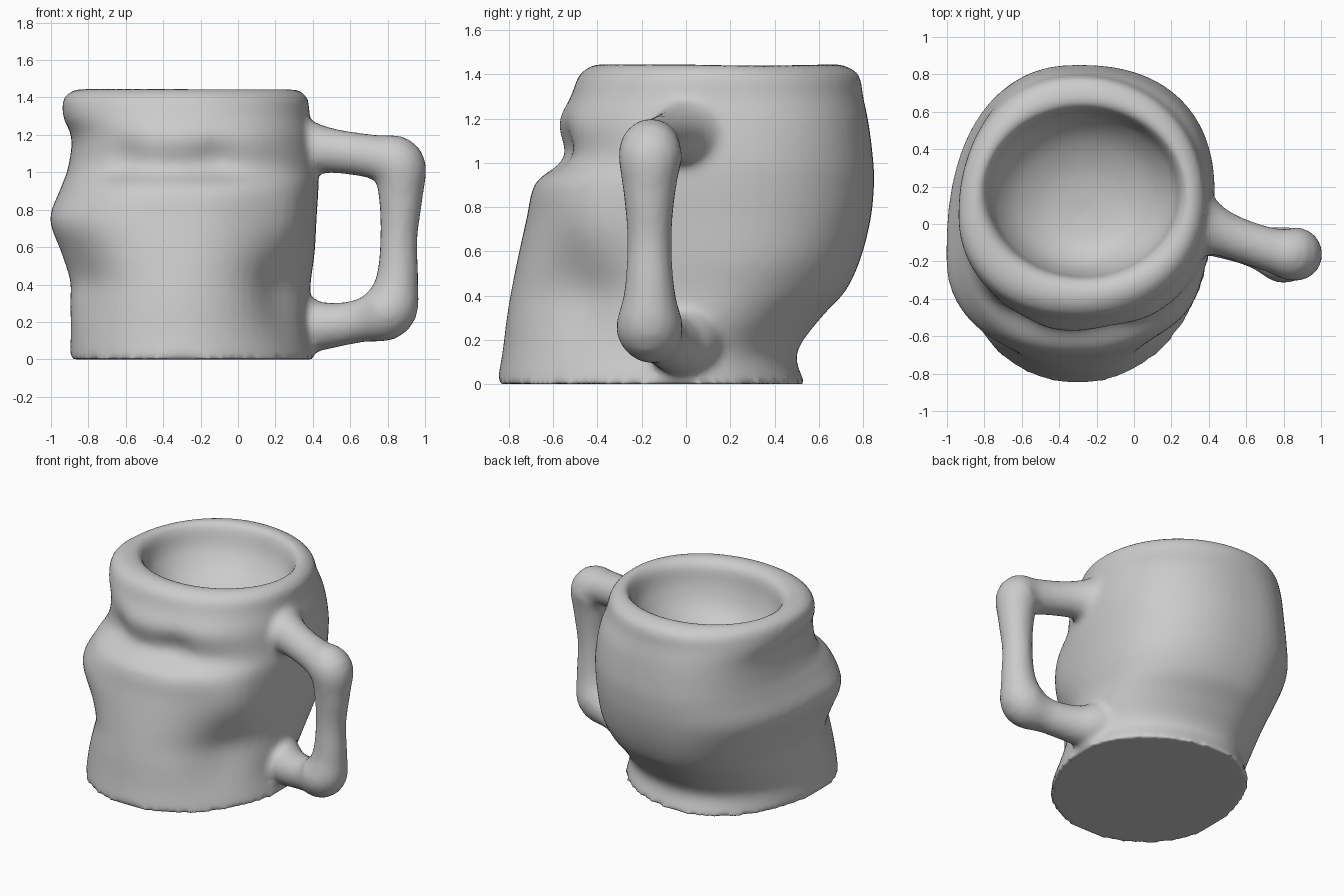
import bpy, bmesh, math
from mathutils import Vector

if "Cube" in bpy.data.objects:
    bpy.data.objects.remove(bpy.data.objects["Cube"])

SEG = 64


def smooth_rows(rows, steps):
    """Catmull-Rom interpolation through rows of numbers."""
    out = []
    for i in range(len(rows) - 1):
        p0, p1 = rows[max(i - 1, 0)], rows[i]
        p2, p3 = rows[i + 1], rows[min(i + 2, len(rows) - 1)]
        for s in range(steps):
            t = s / steps
            out.append([0.5 * (2 * b + (c - a) * t + (2 * a - 5 * b + 4 * c - d) * t * t
                               + (3 * b - a - 3 * c + d) * t ** 3)
                        for a, b, c, d in zip(p0, p1, p2, p3)])
    out.append(list(rows[-1]))
    return out


def loft(name, rings):
    """Skin a list of point rings and cap both ends."""
    bm = bmesh.new()
    vr = [[bm.verts.new(p) for p in r] for r in rings]
    n = len(rings[0])
    for a, b in zip(vr, vr[1:]):
        for i in range(n):
            j = (i + 1) % n
            bm.faces.new((a[i], a[j], b[j], b[i]))
    bm.faces.new(vr[0][::-1])
    bm.faces.new(vr[-1])
    bmesh.ops.recalc_face_normals(bm, faces=bm.faces)
    me = bpy.data.meshes.new(name)
    bm.to_mesh(me)
    bm.free()
    ob = bpy.data.objects.new(name, me)
    bpy.context.collection.objects.link(ob)
    return ob


def sgn_pow(v, e):
    return math.copysign(abs(v) ** e, v)


# Outer body: z, left x, right x, front y, back y, widest y left/right, front/back squareness
levels = [
    (0.00, -0.90, 0.41, -0.855, 0.54, -0.28, -0.05, 2.0, 2.0),
    (0.14, -0.895, 0.38, -0.83, 0.50, -0.28, -0.04, 2.0, 2.0),
    (0.30, -0.90, 0.385, -0.81, 0.61, -0.24, 0.04, 2.0, 2.1),
    (0.42, -0.90, 0.39, -0.79, 0.72, -0.22, 0.10, 2.0, 2.2),
    (0.57, -0.945, 0.41, -0.76, 0.79, -0.20, 0.15, 2.1, 2.3),
    (0.75, -1.005, 0.42, -0.72, 0.835, -0.18, 0.15, 2.2, 2.35),
    (0.91, -0.95, 0.43, -0.68, 0.85, -0.05, 0.15, 2.3, 2.35),
    (1.02, -0.91, 0.43, -0.555, 0.845, 0.05, 0.15, 2.4, 2.35),
    (1.18, -0.89, 0.41, -0.575, 0.825, 0.12, 0.15, 2.3, 2.3),
    (1.30, -0.935, 0.385, -0.52, 0.80, 0.06, 0.13, 2.2, 2.15),
    (1.40, -0.93, 0.37, -0.48, 0.78, 0.04, 0.12, 2.1, 2.05),
    (1.445, -0.86, 0.31, -0.41, 0.70, 0.05, 0.10, 2.1, 2.05),
]

# Sculpted bumps and hollows: position, radius, outward amount
bumps = [
    ((0.25, -0.42, 0.74), 0.20, 0.04),     # right cheek
    ((0.22, -0.48, 0.36), 0.22, -0.06),    # right neck hollow
    ((-0.82, -0.50, 0.42), 0.20, -0.04),   # left neck hollow
    ((-0.62, -0.52, 1.08), 0.12, -0.035),  # eye hollows
    ((-0.12, -0.55, 1.08), 0.12, -0.035),
]

CX = -0.3
rings = []
for z, xl, xr, yf, yb, wl, wr, nf, nb in smooth_rows(levels, 4):
    ring = []
    for i in range(SEG):
        a = 2 * math.pi * i / SEG
        c, s = math.cos(a), math.sin(a)
        n = nb if s > 0 else nf
        w = wr if c > 0 else wl
        x = CX + (xr - CX if c > 0 else CX - xl) * sgn_pow(c, 2 / n)
        y = w + (yb - w if s > 0 else w - yf) * sgn_pow(s, 2 / n)
        p = Vector((x, y, z))
        out = Vector((x - CX, y - 0.05, 0)).normalized()
        push = sum(k * math.exp(-((p - Vector(q)).length / r) ** 2) for q, r, k in bumps)
        ring.append(p + out * push)
    rings.append(ring)

# Rim and shallow bowl inside: z, centre y, x radius, y radius
bowl = [(1.445, 0.145, 0.56, 0.50), (1.40, 0.16, 0.52, 0.455), (1.27, 0.15, 0.48, 0.42),
        (1.14, 0.12, 0.38, 0.34), (1.05, 0.08, 0.22, 0.20), (1.02, 0.06, 0.02, 0.02)]
for z, cy, rx, ry in smooth_rows(bowl, 4):
    rings.append([Vector((-0.27 + rx * math.cos(2 * math.pi * i / SEG),
                          cy + ry * math.sin(2 * math.pi * i / SEG), z)) for i in range(SEG)])
body = loft("mug", rings)

# Handle: x, y, z, radius along its path, flared where it meets the body
path = [
    (0.24, 0.02, 1.12, 0.25), (0.36, -0.01, 1.12, 0.18), (0.45, -0.04, 1.12, 0.13),
    (0.58, -0.09, 1.105, 0.115), (0.74, -0.14, 1.08, 0.12), (0.855, -0.16, 1.04, 0.146),
    (0.87, -0.165, 0.88, 0.12), (0.86, -0.165, 0.65, 0.10), (0.85, -0.165, 0.42, 0.115),
    (0.80, -0.165, 0.26, 0.152), (0.65, -0.12, 0.205, 0.115), (0.48, -0.06, 0.18, 0.125),
    (0.38, -0.02, 0.18, 0.15), (0.26, 0.00, 0.20, 0.19),
]
pts = smooth_rows(path, 5)
normal = Vector((0.3, 1, 0)).normalized()
tube = []
for i, (x, y, z, r) in enumerate(pts):
    t = Vector(pts[min(i + 1, len(pts) - 1)][:3]) - Vector(pts[max(i - 1, 0)][:3])
    side = normal.cross(t).normalized()
    tube.append([Vector((x, y, z)) + r * (side * math.cos(2 * math.pi * k / 24)
                 + normal * math.sin(2 * math.pi * k / 24)) for k in range(24)])
handle = loft("mug_handle", tube)

# Fuse handle and body into one softly blended piece
bpy.ops.object.select_all(action='DESELECT')
handle.select_set(True)
body.select_set(True)
bpy.context.view_layer.objects.active = body
bpy.ops.object.join()
fuse = body.modifiers.new("fuse", 'REMESH')
fuse.mode = 'VOXEL'
fuse.voxel_size = 0.022
fuse.use_smooth_shade = True
soften = body.modifiers.new("soften", 'SMOOTH')
soften.factor = 0.5
soften.iterations = 5
